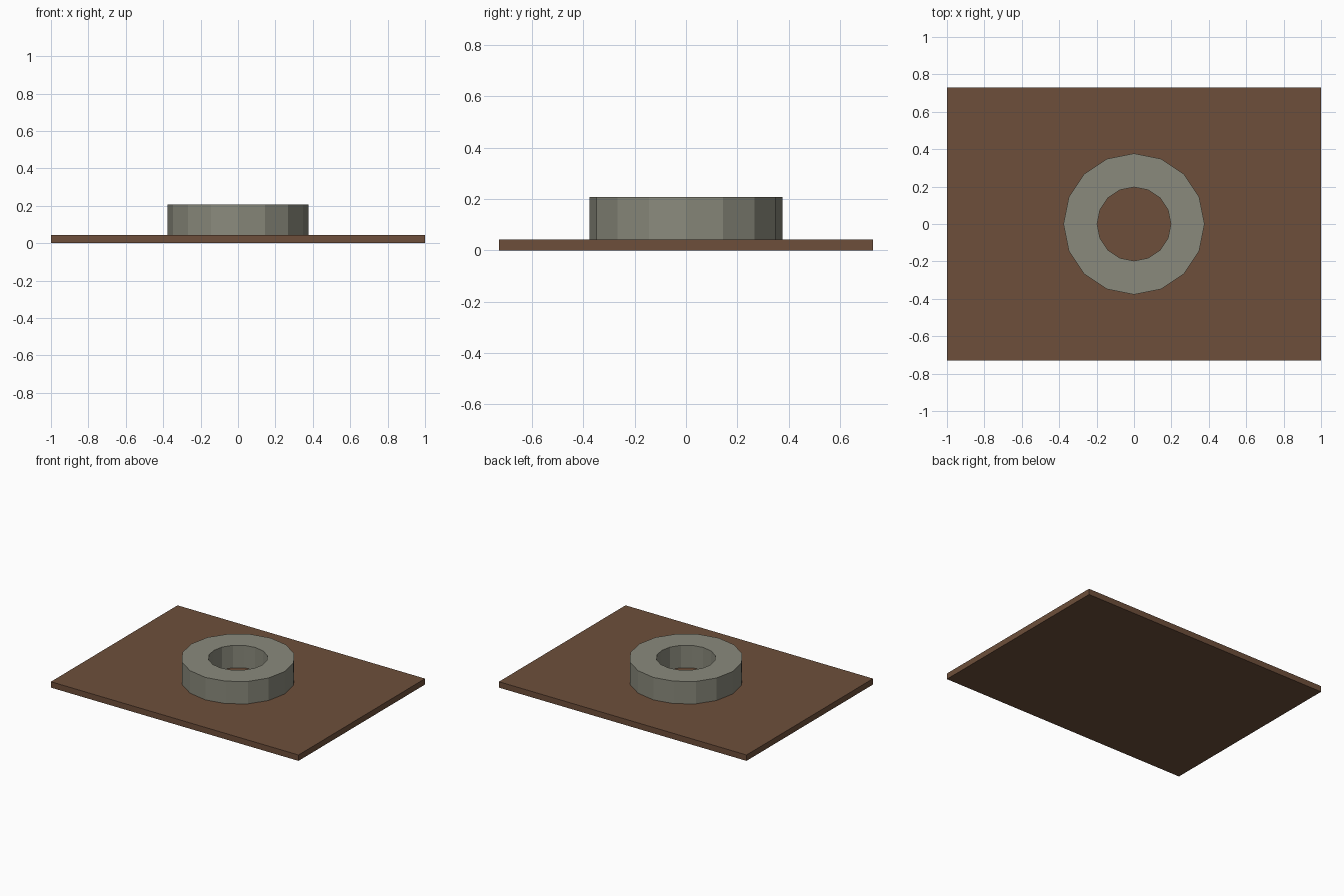
import bpy, bmesh, math

if "Cube" in bpy.data.objects:
    bpy.data.objects.remove(bpy.data.objects["Cube"])

PLATE_TOP = 0.043
RING_TOP = 0.207


def material(name, rgb):
    m = bpy.data.materials.new(name)
    m.diffuse_color = (*rgb, 1.0)
    m.use_nodes = True
    m.node_tree.nodes["Principled BSDF"].inputs["Base Color"].default_value = m.diffuse_color
    return m


def add_object(name, bm, mat):
    bmesh.ops.recalc_face_normals(bm, faces=bm.faces[:])
    mesh = bpy.data.meshes.new(name)
    bm.to_mesh(mesh)
    bm.free()
    mesh.materials.append(mat)
    obj = bpy.data.objects.new(name, mesh)
    bpy.context.collection.objects.link(obj)
    return obj


brown = material("brown", (0.155, 0.078, 0.043))
stone = material("stone grey", (0.255, 0.255, 0.203))

# Flat rectangular base plate
bm = bmesh.new()
bmesh.ops.create_cube(bm, size=1.0)
bmesh.ops.scale(bm, vec=(2.0, 1.46, PLATE_TOP), verts=bm.verts[:])
bmesh.ops.translate(bm, vec=(0, 0, PLATE_TOP / 2), verts=bm.verts[:])
add_object("base_plate", bm, brown)

# Sixteen-sided ring: rectangular section swept round the z axis
SIDES = 16
section = [(0.377, PLATE_TOP), (0.377, RING_TOP), (0.197, RING_TOP), (0.197, PLATE_TOP)]
bm = bmesh.new()
loops = []
for i in range(SIDES):
    a = 2 * math.pi * i / SIDES
    loops.append([bm.verts.new((r * math.cos(a), r * math.sin(a), z)) for r, z in section])
for i in range(SIDES):
    p, q = loops[i], loops[(i + 1) % SIDES]
    for j in range(4):
        k = (j + 1) % 4
        bm.faces.new((p[j], q[j], q[k], p[k]))
add_object("ring", bm, stone)
